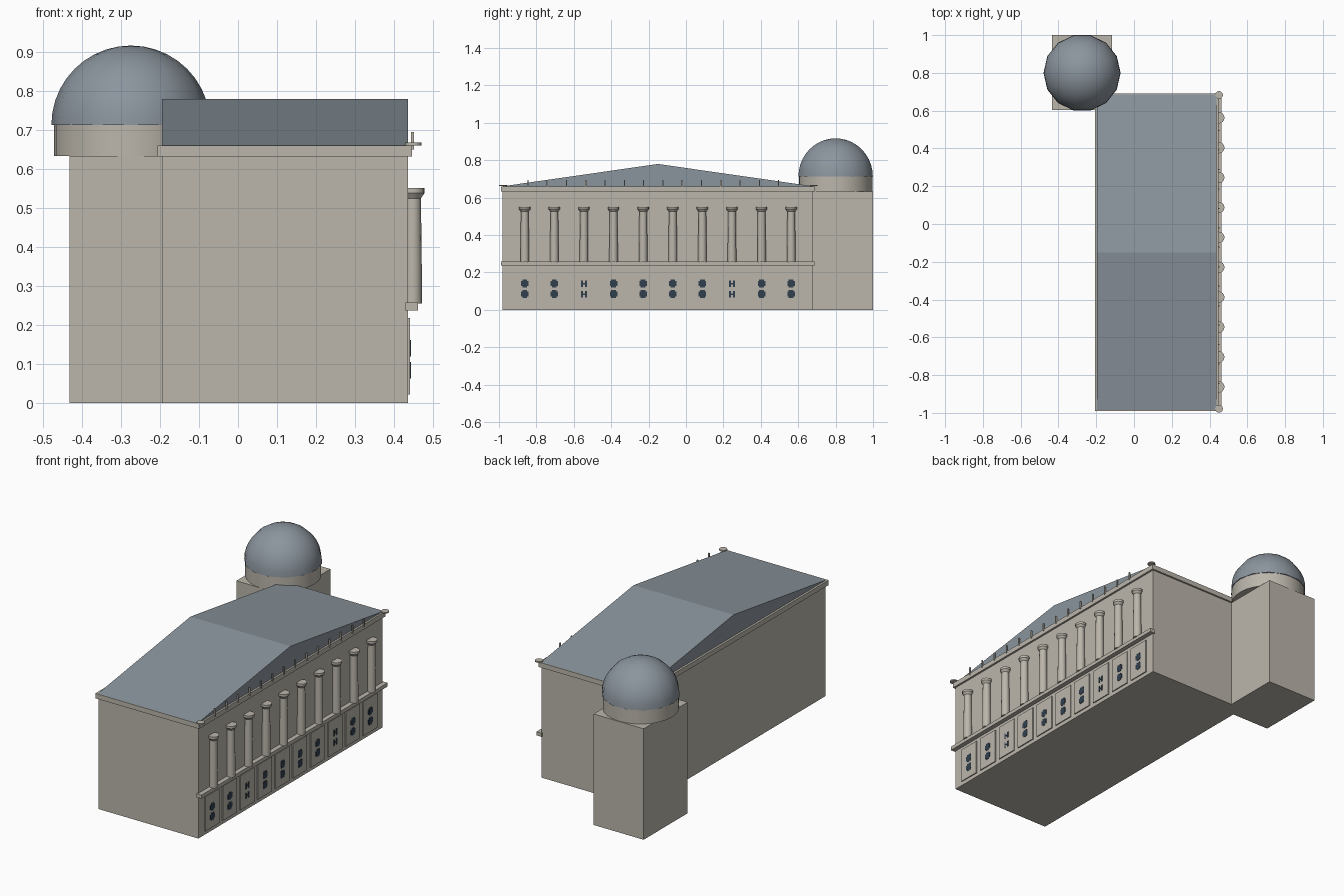
import bpy, bmesh, math

if "Cube" in bpy.data.objects:
    bpy.data.objects.remove(bpy.data.objects["Cube"])


def material(name, rgb):
    m = bpy.data.materials.new(name)
    m.diffuse_color = (*rgb, 1)
    m.use_nodes = True
    m.node_tree.nodes["Principled BSDF"].inputs["Base Color"].default_value = m.diffuse_color
    return m


STONE = material("warm grey stone", (0.50, 0.47, 0.41))
ROOF = material("slate blue grey", (0.26, 0.30, 0.34))
DARK = material("dark window", (0.03, 0.05, 0.075))


def finish(name, bm, mat, smooth=False):
    bmesh.ops.recalc_face_normals(bm, faces=bm.faces)
    me = bpy.data.meshes.new(name)
    bm.to_mesh(me)
    bm.free()
    me.materials.append(mat)
    ob = bpy.data.objects.new(name, me)
    bpy.context.collection.objects.link(ob)
    if smooth:
        bpy.ops.object.select_all(action='DESELECT')
        bpy.context.view_layer.objects.active = ob
        ob.select_set(True)
        bpy.ops.object.shade_smooth_by_angle(angle=math.radians(35))
    return ob


def box(name, x, y, z, mat=STONE):
    """Box from (min, max) pairs."""
    bm = bmesh.new()
    for v in bmesh.ops.create_cube(bm, size=1)["verts"]:
        v.co = [r[0] + (c + 0.5) * (r[1] - r[0]) for c, r in zip(v.co, (x, y, z))]
    return finish(name, bm, mat)


def lathe(name, profile, cx, cy, sides, mat):
    """Turn an (r, z) profile about a vertical axis; r = 0 closes to a point."""
    bm = bmesh.new()
    rings = []
    for r, z in profile:
        n = sides if r > 0 else 1
        rings.append([bm.verts.new((cx + r * math.cos(2 * math.pi * i / sides),
                                    cy + r * math.sin(2 * math.pi * i / sides), z))
                      for i in range(n)])
    for a, b in zip(rings, rings[1:]):
        for i in range(sides):
            j = (i + 1) % sides
            if len(b) == 1:
                bm.faces.new((a[i], a[j], b[0]))
            else:
                bm.faces.new((a[i], a[j], b[j], b[i]))
    for ring in (rings[0], rings[-1]):
        if len(ring) > 1:
            bm.faces.new(ring)
    return finish(name, bm, mat, True)


# Main hall and cornice
box("main_hall", (-0.195, 0.436), (-0.98, 0.68), (0, 0.633))
box("cornice", (-0.207, 0.447), (-0.99, 0.69), (0.632, 0.66))

# Gabled roof, ridge running along x
bm = bmesh.new()
ends = [[bm.verts.new((x, y, z)) for y, z in ((-0.985, 0.66), (0.685, 0.66), (-0.15, 0.78))]
        for x in (-0.195, 0.436)]
for e in ends:
    bm.faces.new(e)
for i in range(3):
    j = (i + 1) % 3
    bm.faces.new((ends[0][i], ends[0][j], ends[1][j], ends[1][i]))
finish("gable_roof", bm, ROOF)

# Tower with drum and dome
TX, TY = -0.275, 0.80
box("tower", (-0.433, -0.117), (0.603, 1.0), (0, 0.633))
lathe("drum", [(0.197, 0.633), (0.197, 0.714)], TX, TY, 28, STONE)
dome = [(0.204 * math.cos(math.pi * i / 20), 0.713 + 0.204 * math.sin(math.pi * i / 20))
        for i in range(10)]
lathe("dome", dome + [(0, 0.917)], TX, TY, 14, ROOF)

# Ledge under the colonnade
box("ledge", (0.43, 0.462), (-0.988, 0.688), (0.237, 0.258))

# Ten bays: column, panel and small window plates
for i in range(10):
    y = -0.15 + (i - 4.5) * 0.1583
    lathe("column", [(0.023, 0.255), (0.023, 0.32), (0.0205, 0.525), (0.024, 0.53),
                     (0.03, 0.538), (0.03, 0.551)], 0.449, y, 16, STONE)
    box("wall_panel", (0.43, 0.442), (y - 0.063, y + 0.063), (0.022, 0.218))
    for zc in (0.084, 0.140):
        if i in (2, 7):      # narrow windows: posts joined by a bar
            parts = [(-0.011, 0.005, 0.017), (0.011, 0.005, 0.017), (0, 0.012, 0.004)]
        else:                # full windows: wide middle, narrower ends
            parts = [(0, 0.020, 0.013), (0, 0.013, 0.021)]
        for k, (dy, hw, hh) in enumerate(parts):
            box("window_plate", (0.440, 0.4435 + 0.0002 * k),
                (y + dy - hw, y + dy + hw), (zc - hh, zc + hh), DARK)

# Row of little posts on the cornice, and a disc at each corner
for i in range(14):
    y = -0.845 + i * 0.1031
    box("cornice_post", (0.4435, 0.4515), (y - 0.003, y + 0.003), (0.65, 0.695))
for y in (-0.978, 0.683):
    lathe("corner_disc", [(0.021, 0.661), (0.021, 0.668)], 0.45, y, 12, STONE)
